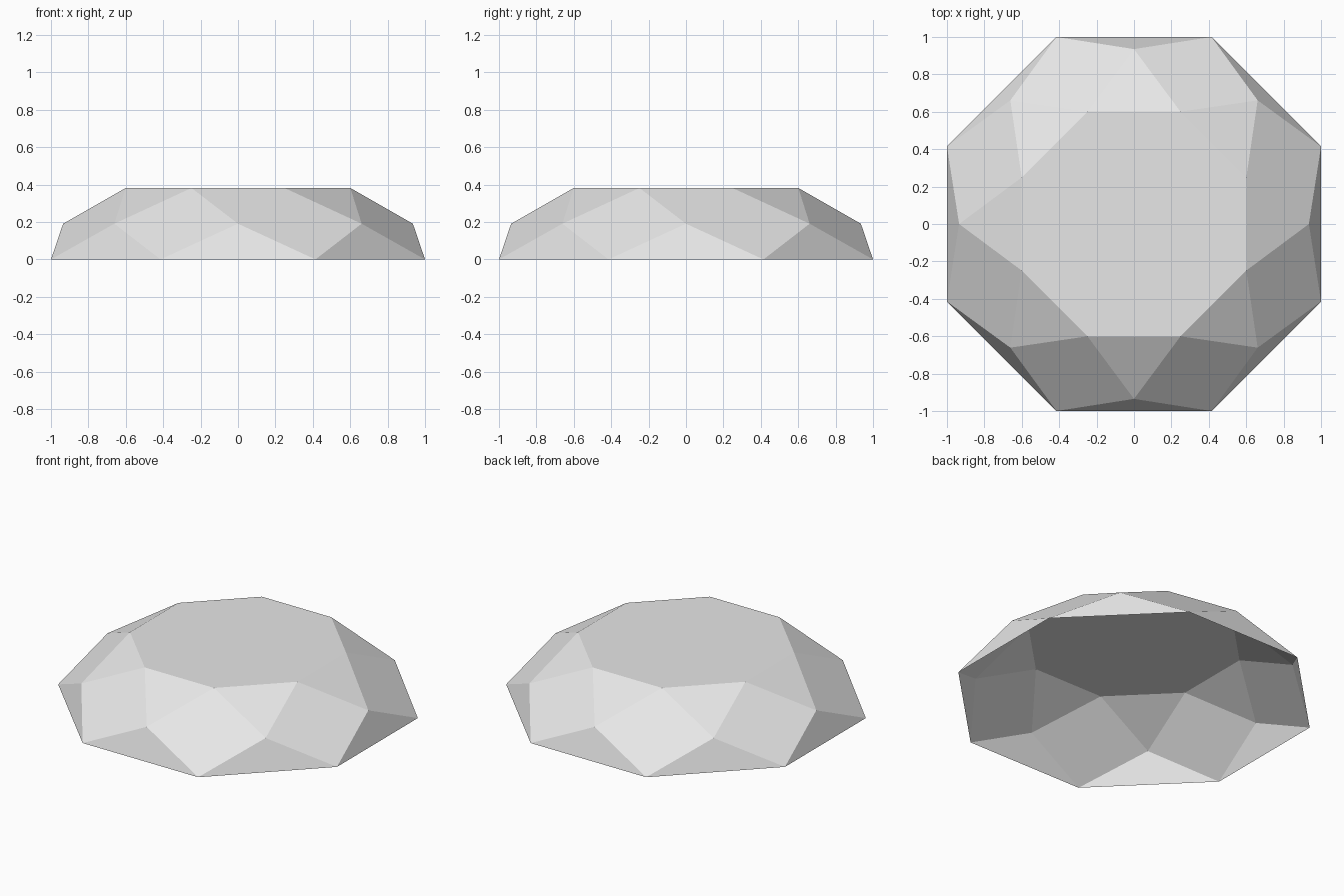
import bpy, bmesh
from math import sin, cos, pi

cube = bpy.data.objects.get("Cube")
if cube:
    bpy.data.objects.remove(cube, do_unlink=True)

SIDES = 8
STEP = 2 * pi / SIDES

# Single pale grey material
grey = bpy.data.materials.new("pale_grey")
grey.use_nodes = True
colour = (0.8, 0.8, 0.8, 1.0)
grey.diffuse_color = colour
grey.node_tree.nodes["Principled BSDF"].inputs["Base Color"].default_value = colour

bm = bmesh.new()


def ring(radius, z, turn):
    """Ring of eight vertices, turned by a fraction of one step."""
    return [bm.verts.new((radius * cos((i + turn) * STEP),
                          radius * sin((i + turn) * STEP), z))
            for i in range(SIDES)]


rim = ring(1 / cos(STEP / 2), 0, 0.5)
middle = ring(0.935, 0.191, 0)
table = ring(0.65, 0.382, 0.5)

# Flat top facet; the underside stays open
bm.faces.new(table)
for i in range(SIDES):
    j = (i + 1) % SIDES
    # Kite facet, upper star facet and lower rim facet
    bm.faces.new((rim[i], middle[j], table[i], middle[i]))
    bm.faces.new((middle[i], table[i], table[i - 1]))
    bm.faces.new((rim[i - 1], rim[i], middle[i]))

mesh = bpy.data.meshes.new("gem_crown")
bm.to_mesh(mesh)
bm.free()
mesh.materials.append(grey)
crown = bpy.data.objects.new("gem_crown", mesh)
bpy.context.collection.objects.link(crown)
